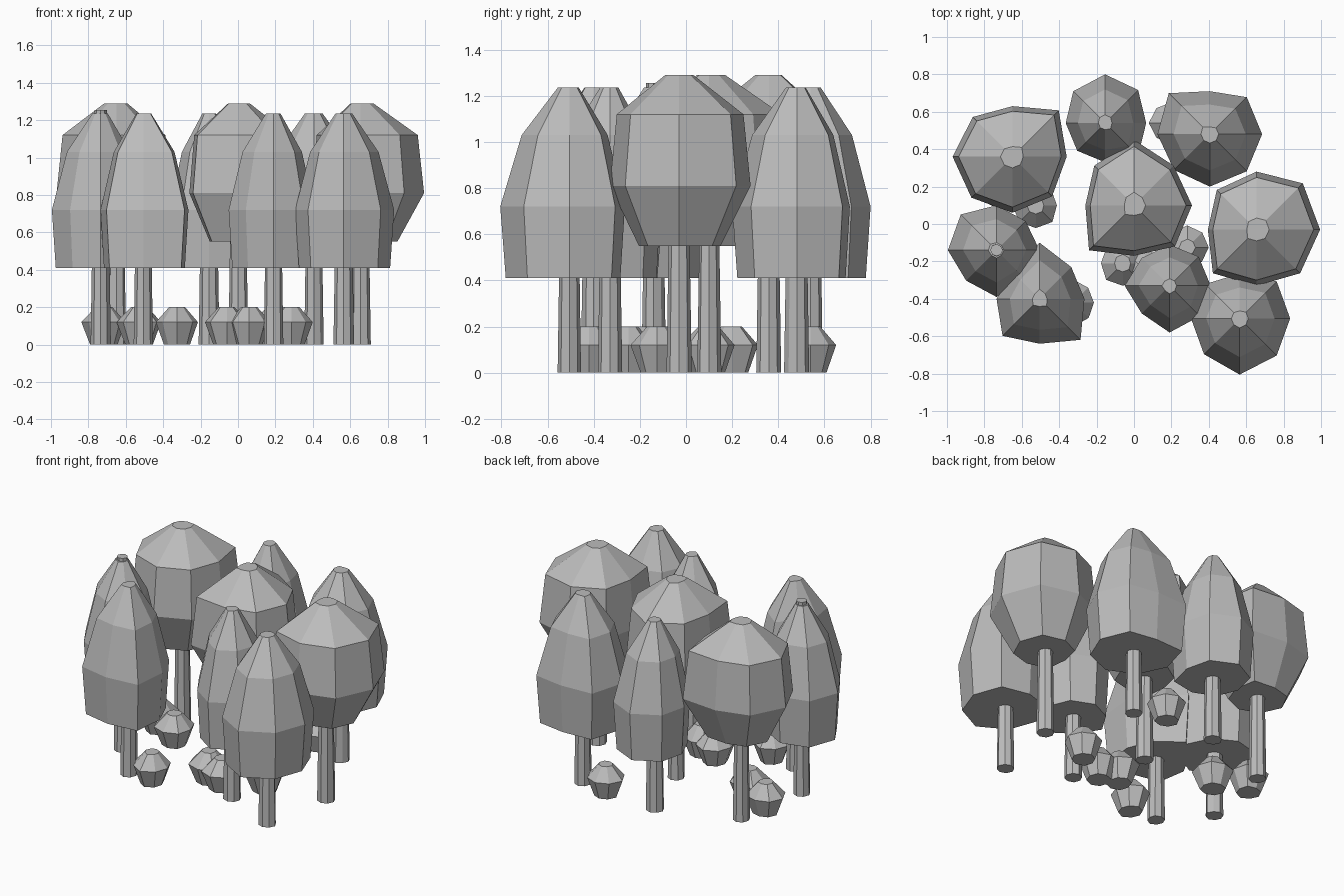
import bpy, bmesh, math, random

cube = bpy.data.objects.get("Cube")
if cube:
    bpy.data.objects.remove(cube, do_unlink=True)

random.seed(4)
SIDES = 8

# one plain grey for the whole grove
grey = bpy.data.materials.new("plain grey")
grey.use_nodes = True
colour = (0.5, 0.5, 0.5, 1)
grey.diffuse_color = colour
for node in grey.node_tree.nodes:
    if node.type == "BSDF_PRINCIPLED":
        node.inputs["Base Color"].default_value = colour
        node.inputs["Roughness"].default_value = 0.8


def lathe(name, centre, radii, profile):
    """Closed flat-shaded solid: profile rows are (height, scale of the uneven outline)."""
    bm = bmesh.new()
    rings = []
    for z, scale in profile:
        ring = []
        for i, r in enumerate(radii):
            a = math.tau * i / SIDES
            ring.append(bm.verts.new((r * scale * math.cos(a), r * scale * math.sin(a), z)))
        rings.append(ring)
    for low, high in zip(rings, rings[1:]):
        for i in range(SIDES):
            j = (i + 1) % SIDES
            bm.faces.new((low[i], low[j], high[j], high[i]))
    bm.faces.new(rings[0][::-1])
    bm.faces.new(rings[-1])
    mesh = bpy.data.meshes.new(name)
    bm.to_mesh(mesh)
    bm.free()
    mesh.materials.append(grey)
    obj = bpy.data.objects.new(name, mesh)
    obj.location = (*centre, 0)
    bpy.context.scene.collection.objects.link(obj)
    return obj


def uneven(radius, jitter):
    return [radius * random.uniform(1 - jitter, 1 + jitter) for _ in range(SIDES)]


ROUND_CROWN = [(0.55, 0.58), (0.81, 1), (1.12, 0.9), (1.29, 0.2)]
TALL_CROWN = [(0.41, 0.92), (0.72, 1), (1.03, 0.69), (1.235, 0.17)]
BUSH = [(0, 0.62), (0.12, 1), (0.2, 0.38)]

# trees: centre, then crown reach in hundredths, anticlockwise from +x
round_trees = [
    ((-0.65, 0.36), (29, 35, 27, 30, 32, 31, 30, 30)),
    ((0, 0.1), (31, 30, 35, 30, 26, 34, 27, 31)),
    ((0.655, -0.03), (34, 35, 31, 30, 26, 33, 30, 33)),
]
tall_trees = [
    ((-0.735, -0.14), (23, 22, 24, 27, 26, 23, 25, 22)),
    ((-0.155, 0.54), (22, 25, 26, 24, 21, 21, 21, 25)),
    ((0.405, 0.48), (28, 28, 23, 31, 28, 27, 28, 28)),
    ((-0.505, -0.4), (24, 24, 30, 21, 23, 28, 24, 31)),
    ((0.19, -0.33), (22, 22, 22, 21, 24, 21, 25, 23)),
    ((0.565, -0.505), (27, 28, 24, 26, 26, 27, 30, 28)),
]
for kind, trees, crown in (("round", round_trees, ROUND_CROWN), ("tall", tall_trees, TALL_CROWN)):
    for n, (centre, reach) in enumerate(trees):
        lathe(kind + "_crown", centre, [r / 100 for r in reach], crown)
        # one tall trunk pokes out through its crown
        top = 1.255 if kind == "tall" and n == 0 else 1.15
        lathe(kind + "_trunk", centre, uneven(0.053, 0.06), [(0, 1), (0.55, 0.84), (top, 0.62)])

# bushes on the ground between the trunks
bushes = [(-0.525, 0.1), (-0.06, -0.21), (0.285, -0.125), (-0.325, -0.42),
          (0.2, 0.54), (-0.715, 0.2), (0.06, -0.25)]
for centre in bushes:
    lathe("bush", centre, uneven(0.118, 0.07), BUSH)
